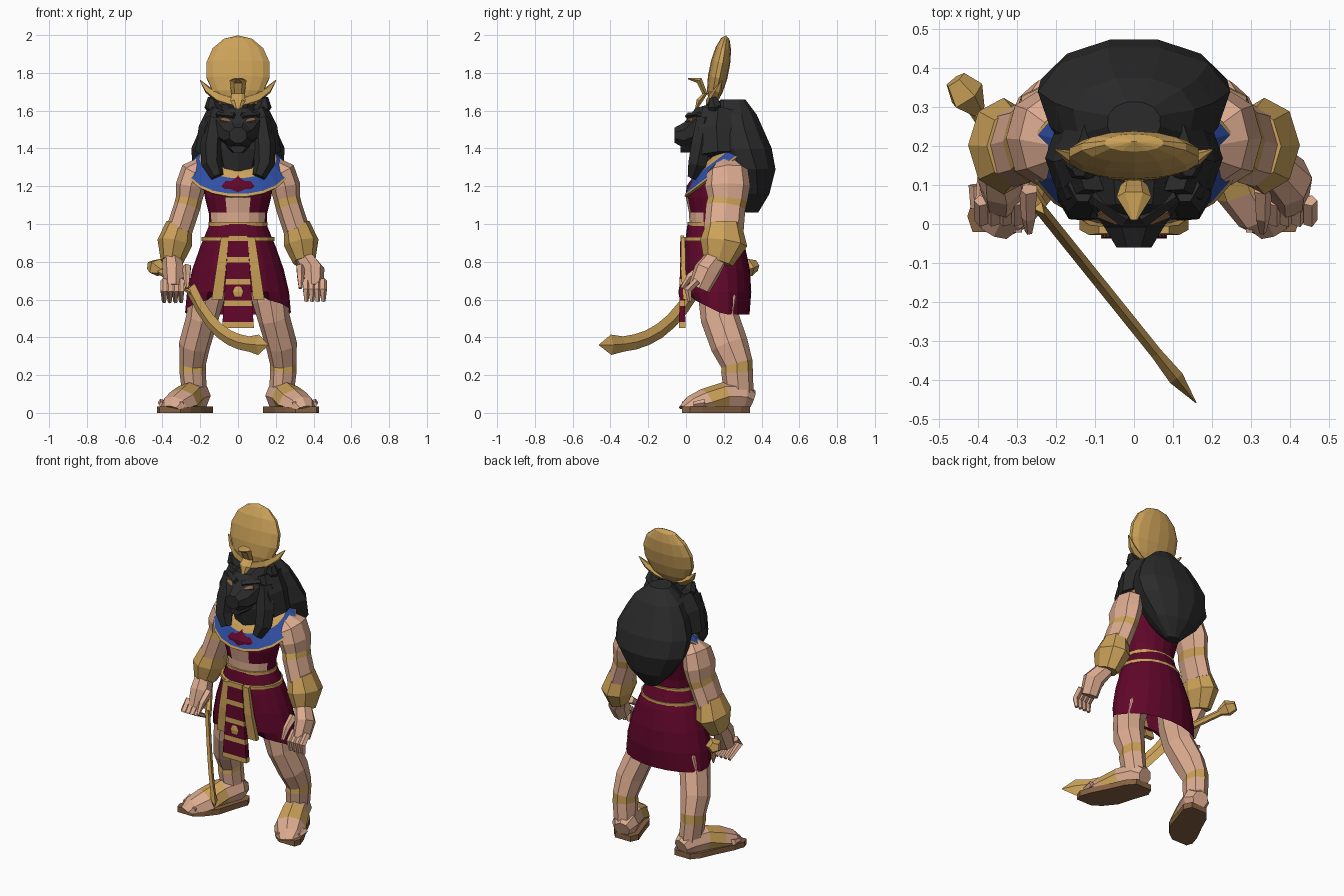
import bpy, bmesh, math
from mathutils import Vector

default_cube = bpy.data.objects.get("Cube")
if default_cube:
    bpy.data.objects.remove(default_cube)

COLOURS = {
    "skin": (.72, .41, .28), "gold": (.6, .36, .1), "crimson": (.12, .002, .023),
    "black": (.024, .024, .024), "blue": (.03, .08, .38), "brown": (.24, .12, .055),
}
COLOUR_NAMES = list(COLOURS)
for colour_name, rgb in COLOURS.items():
    material = bpy.data.materials.new(colour_name)
    material.use_nodes = True
    material.diffuse_color = (*rgb, 1)
    shader = material.node_tree.nodes["Principled BSDF"]
    shader.inputs["Base Color"].default_value = (*rgb, 1)

RIGHTWARD, BACKWARD, UPWARD = Vector((1, 0, 0)), Vector((0, 1, 0)), Vector((0, 0, 1))


def add_materials(mesh):
    for colour_name in COLOUR_NAMES:
        mesh.materials.append(bpy.data.materials[colour_name])


def tube(name, rings, sides, paint, flat=1, side=RIGHTWARD, axis=None,
         box=False, mirror=1, caps=True, shape=None):
    """Loft rings (x, y, z, radius); paint is a colour or a rule of (centre, segment)."""
    bm = bmesh.new()
    last = len(rings) - 1
    centres = [Vector(ring[:3]) for ring in rings]
    loops = []
    for i, centre in enumerate(centres):
        along = axis or (centres[min(i + 1, last)] - centres[max(i - 1, 0)]).normalized()
        across = (side - along * side.dot(along)).normalized()
        upright = along.cross(across)
        radius = rings[i][3] / (math.cos(math.pi / sides) if box else 1)
        loop = []
        for j in range(sides):
            angle = math.tau * (j + box / 2) / sides
            point = centre + radius * (across * math.cos(angle) + upright * flat * math.sin(angle))
            if shape:
                point = shape(point, i / last)
            loop.append(bm.verts.new((point.x * mirror, point.y, point.z)))
        loops.append(loop)

    def add_face(corners, segment):
        face = bm.faces.new(corners)
        colour = paint(face.calc_center_median(), segment) if callable(paint) else paint
        face.material_index = COLOUR_NAMES.index(colour)

    for i in range(last):
        for j in range(sides):
            k = (j + 1) % sides
            add_face((loops[i][j], loops[i][k], loops[i + 1][k], loops[i + 1][j]), i)
    if caps:
        add_face(loops[0], 0)
        add_face(loops[-1], last - 1)
    bmesh.ops.recalc_face_normals(bm, faces=bm.faces)
    mesh = bpy.data.meshes.new(name)
    bm.to_mesh(mesh)
    bm.free()
    add_materials(mesh)
    bpy.context.collection.objects.link(bpy.data.objects.new(name, mesh))


def pair(name, rings, sides, paint, **options):
    """Make a left part and its mirrored right part."""
    tube("left_" + name, rings, sides, paint, mirror=1, **options)
    tube("right_" + name, rings, sides, paint, mirror=-1, **options)


def column(name, rows, sides, paint, axis=UPWARD, **options):
    """Loft level rings (y, z, radius) on the centre line."""
    tube(name, [(0, *row) for row in rows], sides, paint, axis=axis, **options)


def blob(name, location, scale, colour, segments, tilt=0):
    bpy.ops.mesh.primitive_uv_sphere_add(segments=segments, ring_count=segments // 2,
                                         location=location, scale=scale, rotation=(tilt, 0, 0))
    ball = bpy.context.object
    ball.name = name
    add_materials(ball.data)
    for polygon in ball.data.polygons:
        polygon.material_index = COLOUR_NAMES.index(colour)


# Torso: bare midriff under a wrapped top
def torso_paint(centre, segment):
    middle = (.14, .06, 0, 0, 0)[segment]
    return "skin" if centre.y < .13 and abs(centre.x) < middle else "crimson"


column("torso", [(.14, .96, .15), (.14, 1.06, .155), (.14, 1.14, .175), (.15, 1.2, .185),
                 (.18, 1.27, .16), (.2, 1.35, .08)], 16, torso_paint, flat=.8)


# Broad collar dipping toward the chest, with gold trim
def collar_shape(point, fraction):
    point.z += (point.y - .17) * .75
    return point


column("collar", [(.17, 1.265, .25), (.17, 1.28, .27), (.17, 1.29, .262), (.17, 1.345, .205),
                  (.17, 1.36, .18), (.18, 1.38, .13)], 18,
       lambda centre, segment: "blue" if segment == 2 else "gold", flat=.67, shape=collar_shape)


# Skirt: flares with a rounded hip and a hem that rises at the front
def skirt_shape(point, fraction):
    point.y = .15 + (point.y - .15) * (1 - .35 * fraction)
    if fraction == 1:
        point.z += .5 * max(0, .2 - point.y)
        if point.y < .1 and abs(point.x) < .15:
            point.z += .04
    return point


column("skirt", [(.14 + .05 * f, 1 - .48 * f, .15 + .13 * math.sin(f * math.pi / 2))
                 for f in (0, .25, .5, .75, 1)],
       20, "crimson", axis=-UPWARD, flat=.88, caps=False, shape=skirt_shape)
for name, height, radius in (("upper_belt", 1, .157), ("lower_belt", .92, .192)):
    column(name, [(.14, height - .01, radius), (.14, height + .01, radius)], 20, "gold", flat=.84)

# Apron panel with evenly spaced stripes, a medallion and two sashes
stripes = [.94 - .115 * (k // 2) - .03 * (k % 2) for k in range(10)]
column("apron", [(-.02, z, .05 + .07 * (.94 - z)) for z in stripes], 4,
       lambda centre, segment: "crimson" if segment % 2 else "gold",
       axis=-UPWARD, flat=.2, box=True)
blob("medallion", (0, -.03, .64), (.035, .01, .035), "gold", 8)
pair("sash", [(.07, -.015, .93, .02), (.09, -.015, .76, .026), (.11, 0, .6, .03)],
     4, "gold", flat=.5, axis=-UPWARD, box=True)

# Legs with anklets
pair("leg", [(.13, .18, .74, .08), (.17, .18, .6, .095), (.19, .18, .5, .085), (.23, .23, .36, .083),
             (.24, .27, .26, .07), (.24, .27, .22, .07), (.23, .28, .1, .065)], 8,
     lambda centre, segment: "gold" if segment == 4 else "skin", flat=1.2)


# Feet and sandals share one outward path
def foot_shape(point, fraction):
    point.z = max(.02, point.z * (1 - fraction ** 2 / 2))
    return point


def sole_shape(point, fraction):
    point.z = .035 if point.z > .02 else 0
    return point


foot = [(.21, .35, .07, .05), (.22, .3, .09, .08), (.26, .2, .09, .085),
        (.3, .1, .06, .095), (.34, .03, .05, .08), (.36, -.01, .03, .05)]
pair("foot", foot, 8, lambda centre, segment: "gold" if segment == 2 else "skin", shape=foot_shape)
pair("sandal", [(x, y - .01, .02, radius * 1.1) for x, y, z, radius in foot], 4,
     "brown", axis=-BACKWARD, flat=.2, box=True, shape=sole_shape)
for k in range(4):
    x, y = .3 + .035 * k, .02 * k
    pair("toe", [(x, y + .04, .055, .02), (x, y - .02, .045, .015)], 5, "skin")

# Arms with armlets, and bracers
pair("arm", [(.19, .21, 1.32, .04), (.23, .22, 1.28, .072), (.25, .22, 1.2, .08),
             (.26, .22, 1.13, .07), (.27, .21, 1.09, .07), (.31, .2, .97, .07)], 8,
     lambda centre, segment: "gold" if segment == 3 else "skin", flat=1.5)
pair("bracer", [(.31, .2, 1, .07), (.335, .2, .9, .093), (.35, .17, .8, .06)], 8, "gold", flat=1.35)

# Hands: the left hangs open, the right curls around the grip
for tag, mirror, reach, tip in (("left", 1, .4, .02), ("right", -1, .34, .12)):
    tube(tag + "_palm", [(.35, .16, .82, .05), (reach, .11, .75, .06), (reach, .07, .66, .05)],
         7, "skin", flat=1.2, mirror=mirror)
    for k in range(4):
        x = reach + .03 * (k - 1.3)
        tube(tag + "_finger", [(x, .06, .7, .02), (x, .01, .65, .02), (x, tip, .59, .012)],
             5, "skin", mirror=mirror)
    x = reach - .07
    tube(tag + "_thumb", [(x, .09, .77, .025), (x, .02, .72, .02), (x, -.02, .66, .01)],
         5, "skin", mirror=mirror)

# Sword: straight grip, then a blade that sweeps down and forward
edge_on = Vector((.77, .63, 0))
tube("pommel", [(-.46, .37, .78, .03), (-.43, .33, .77, .05), (-.4, .29, .75, .02)],
     5, "gold", side=edge_on)
tube("grip", [(-.41, .3, .75, .02), (-.24, .04, .64, .02)], 6, "gold", side=edge_on)
blade = []
for k in range(9):
    f = k / 8
    radius = (.015, .02, .001)[max(0, k - 6)]
    blade.append((-.25 + .41 * f, .05 - .51 * f, .36 + .3 * (1 - f) ** 3, radius))
tube("blade", blade, 4, "gold", flat=2.7, side=edge_on)


# Mane: broad at the back, narrow toward the face
def mane_shape(point, fraction):
    point.x *= min(1.2, max(.65, .85 + 2.5 * (point.y - .25)))
    return point


column("mane", [(.35, 1.06, .04), (.33, 1.16, .14), (.29, 1.29, .23), (.25, 1.4, .255),
                (.23, 1.5, .225), (.23, 1.58, .18), (.25, 1.66, .08)],
       14, "black", flat=.82, shape=mane_shape)
column("throat", [(.13, 1.28, .1), (.13, 1.4, .13), (.15, 1.5, .14)], 8, "black", flat=.75)
pair("mane_side", [(.1, .17, 1.6, .06), (.14, .16, 1.5, .07), (.17, .17, 1.37, .06)],
     6, "black", flat=1.6)
pair("lappet", [(.12, .1, 1.56, .05), (.14, .08, 1.42, .06), (.14, .06, 1.32, .055),
                (.11, .04, 1.25, .035)], 6, "black")
pair("ear", [(.11, .16, 1.59, .04), (.14, .15, 1.63, .04), (.14, .14, 1.67, .02)], 6, "black")

# Beast head with a tapering muzzle
column("head", [(.2, 1.53, .14), (.05, 1.51, .115), (-.01, 1.47, .075), (-.06, 1.47, .045)],
       8, "black", axis=-BACKWARD, flat=.9, box=True)
column("jaw", [(.1, 1.42, .08), (-.03, 1.4, .04)], 6, "black", axis=-BACKWARD, flat=.6)
pair("brow", [(.02, .01, 1.57, .02), (.11, .07, 1.58, .015)], 4, "black", side=BACKWARD)
pair("eye", [(.04, .01, 1.54, .014), (.09, .03, 1.55, .014)], 4, "brown", side=BACKWARD)

# Sun disc leaning back, horns and rearing serpent
blob("sun_disc", (0, .175, 1.815), (.175, .053, .187), "gold", 14, tilt=-.2)
pair("horn", [(0, .13, 1.64, .03), (.1, .15, 1.67, .03), (.16, .17, 1.71, .02),
              (.2, .19, 1.76, .003)], 5, "gold", side=BACKWARD)
column("serpent", [(.05, 1.6, .01), (.07, 1.65, .04), (.1, 1.69, .035), (.07, 1.76, .045),
                   (.01, 1.77, .008)], 6, "gold", axis=None, flat=.45)
